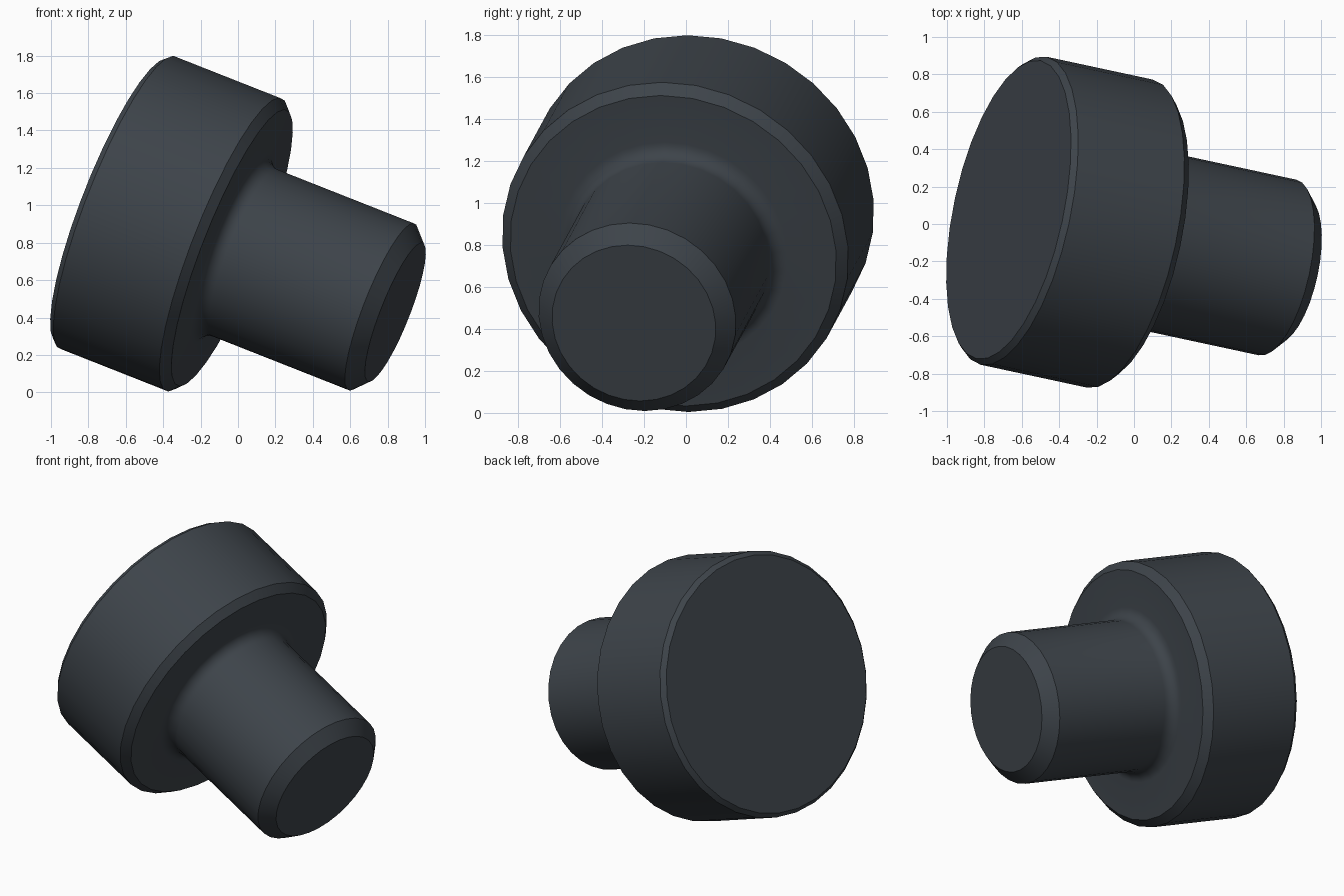
import bpy, bmesh, math
from mathutils import Vector, Matrix

if "Cube" in bpy.data.objects:
    bpy.data.objects.remove(bpy.data.objects["Cube"])

SIDES = 32
AXIS = Vector((0.912, -0.196, -0.360)).normalized()   # from head towards tip
ORIGIN = Vector((0.0, -0.0675, 0.760))                # axis point near the head underside
TOP, SOCKET_R, SOCKET_FLOOR = -0.735, 0.35, -0.205
ARC = 8                                               # segments per socket side

# outline as (radius, distance along axis): chamfered head, fillet, chamfered shank
profile = [(0.815, TOP), (0.842, -0.705), (0.842, -0.083), (0.793, -0.035)]
FILLET = 0.075
for i in range(7):
    a = math.radians(90 * i / 6)
    profile.append((0.48 + FILLET * (1 - math.sin(a)), -0.035 + FILLET * (1 - math.cos(a))))
profile += [(0.48, 0.842), (0.398, 0.922)]

bm = bmesh.new()


def vert(r, angle, t):
    return bm.verts.new((r * math.cos(angle), r * math.sin(angle), t))


def loop_edges(ring):
    n = len(ring)
    return [bm.edges.get((ring[i], ring[(i + 1) % n])) or
            bm.edges.new((ring[i], ring[(i + 1) % n])) for i in range(n)]


# lathed head and shank
rings = [[vert(r, 2 * math.pi * k / SIDES, t) for k in range(SIDES)] for r, t in profile]
for a, b in zip(rings, rings[1:]):
    for k in range(SIDES):
        j = (k + 1) % SIDES
        bm.faces.new((a[k], a[j], b[j], b[k]))
bm.faces.new(rings[-1])

# hexagonal socket: round conical rim that scallops into six flat walls
n = 6 * ARC
rim, wall = [], []
for k in range(n):
    angle = 2 * math.pi * k / n
    rim.append(vert(SOCKET_R, angle, TOP))
    if k % ARC == 0:
        wall.append(rim[-1])
    else:
        off = (k % ARC) / ARC * math.pi / 3 - math.pi / 6
        r = SOCKET_R * math.cos(math.pi / 6) / math.cos(off)
        wall.append(vert(r, angle, TOP + (SOCKET_R - r) * 1.1))
floor = [vert(SOCKET_R, math.pi / 3 * s, SOCKET_FLOOR) for s in range(6)]
bm.faces.new(floor)
for k in range(n):
    j = (k + 1) % n
    corners = list(dict.fromkeys((rim[k], rim[j], wall[j], wall[k])))
    bm.faces.new(corners)
for s in range(6):
    top = [wall[(s * ARC + i) % n] for i in range(ARC + 1)]
    bm.faces.new(top + [floor[(s + 1) % 6], floor[s]])

# flat head face around the socket
bmesh.ops.bridge_loops(bm, edges=loop_edges(rings[0]) + loop_edges(rim))
bmesh.ops.recalc_face_normals(bm, faces=bm.faces[:])

# tilt onto the axis, one outline corner pointing straight up the slope
up = (Vector((0, 0, 1)) - AXIS * AXIS.z).normalized()
side = AXIS.cross(up)
basis = Matrix((up, side, AXIS)).transposed().to_4x4()
bm.transform(Matrix.Translation(ORIGIN) @ basis)

mesh = bpy.data.meshes.new("socket_screw")
bm.to_mesh(mesh)
bm.free()
screw = bpy.data.objects.new("socket_screw", mesh)
bpy.context.collection.objects.link(screw)

steel = bpy.data.materials.new("dark_steel")
steel.diffuse_color = (0.047, 0.057, 0.068, 1.0)
steel.use_nodes = True
steel.node_tree.nodes["Principled BSDF"].inputs["Base Color"].default_value = steel.diffuse_color
mesh.materials.append(steel)

bpy.context.view_layer.objects.active = screw
screw.select_set(True)
bpy.ops.object.shade_smooth_by_angle(angle=math.radians(30))
